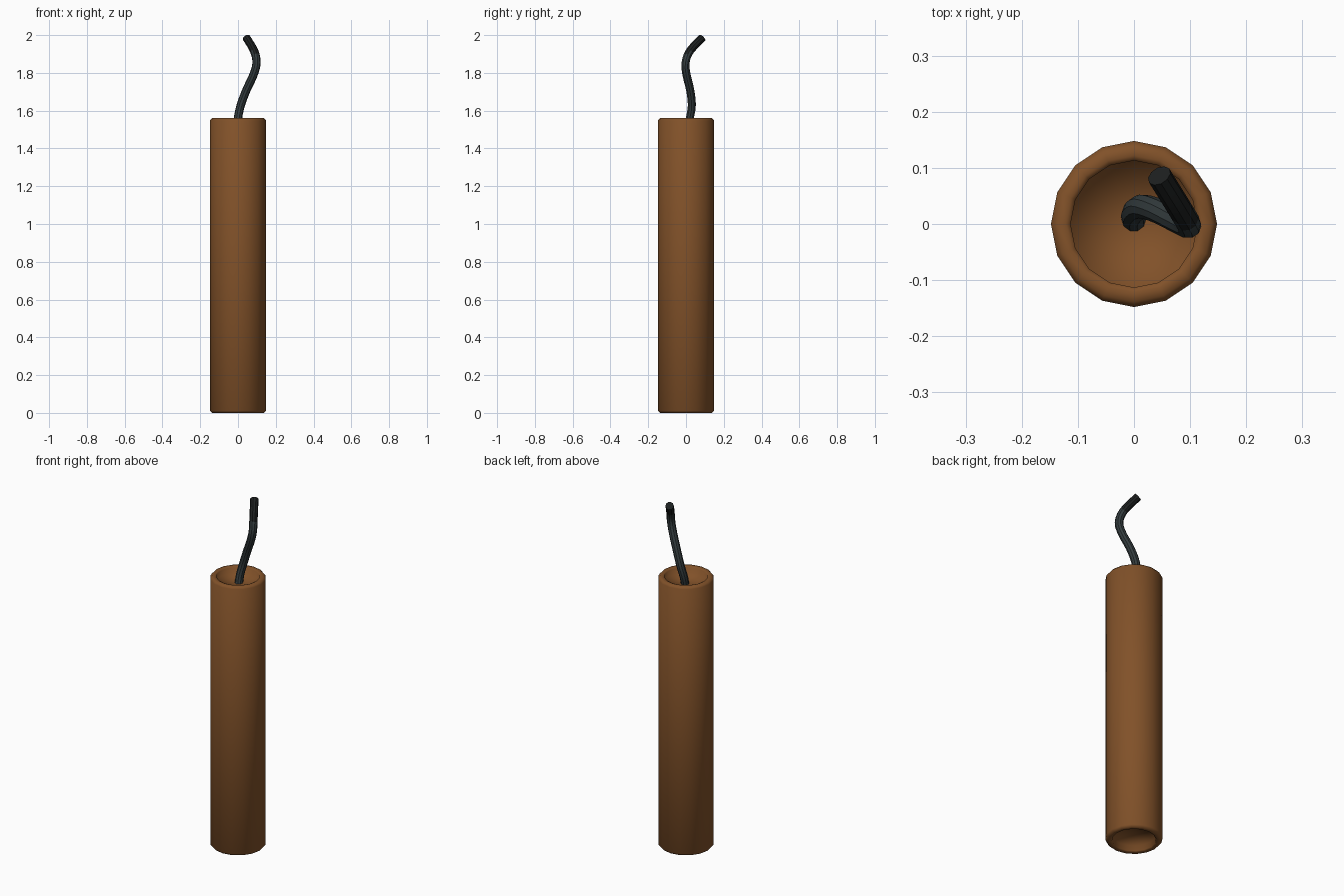
import bpy, bmesh
from math import sin, cos, pi
from mathutils import Vector

old = bpy.data.objects.get("Cube")
if old:
    bpy.data.objects.remove(old, do_unlink=True)


def material(name, rgb):
    mat = bpy.data.materials.new(name)
    mat.use_nodes = True
    mat.diffuse_color = (*rgb, 1)
    mat.node_tree.nodes["Principled BSDF"].inputs["Base Color"].default_value = (*rgb, 1)
    return mat


def add_object(name, bm, mats):
    bmesh.ops.recalc_face_normals(bm, faces=bm.faces)
    mesh = bpy.data.meshes.new(name)
    bm.to_mesh(mesh)
    bm.free()
    for mat in mats:
        mesh.materials.append(mat)
    mesh.shade_smooth()
    obj = bpy.data.objects.new(name, mesh)
    bpy.context.collection.objects.link(obj)
    return obj


def bridge(bm, a, b):
    n = len(a)
    return [bm.faces.new((a[i], a[(i + 1) % n], b[(i + 1) % n], b[i])) for i in range(n)]


def fan(bm, ring, centre):
    tip = bm.verts.new(centre)
    return [bm.faces.new((ring[i], ring[(i + 1) % len(ring)], tip)) for i in range(len(ring))]


paper = material("brown paper", (0.22, 0.083, 0.022))
cord = material("grey cord", (0.035, 0.047, 0.05))
burnt = material("burnt cord", (0.012, 0.014, 0.014))

# Paper tube: turned half profile (radius, distance from end), mirrored to both ends
HEIGHT, SIDES = 1.56, 16
end = [(0.113, 0.035), (0.113, 0.004), (0.122, 0), (0.138, 0), (0.148, 0.012)]
profile = end + [(r, HEIGHT - d) for r, d in reversed(end)]
bm = bmesh.new()
rings = [[bm.verts.new((r * cos(2 * pi * i / SIDES), r * sin(2 * pi * i / SIDES), z))
          for i in range(SIDES)] for r, z in profile]
for a, b in zip(rings, rings[1:]):
    bridge(bm, a, b)
# Recessed end caps
fan(bm, rings[0], (0, 0, 0.045))
fan(bm, rings[-1], (0, 0, HEIGHT - 0.045))
add_object("paper_tube", bm, [paper])

# Fuse: round cord swept along a winding path, with a burnt tip
path = [Vector(p) for p in (
    (0, 0.005, 1.5), (0, 0.02, 1.56), (0.015, 0.031, 1.63), (0.045, 0.022, 1.71),
    (0.08, 0.004, 1.785), (0.098, -0.003, 1.85), (0.086, 0.02, 1.915), (0.045, 0.086, 1.985))]
RADIUS, CORD_SIDES, STEPS = 0.022, 10, 3


def spline(p0, p1, p2, p3, t):
    return 0.5 * (2 * p1 + (p2 - p0) * t + (2 * p0 - 5 * p1 + 4 * p2 - p3) * t ** 2
                  + (3 * p1 - p0 - 3 * p2 + p3) * t ** 3)


ext = [2 * path[0] - path[1]] + path + [2 * path[-1] - path[-2]]
points = [spline(*ext[k:k + 4], s / STEPS) for k in range(len(path) - 1) for s in range(STEPS)]
points.append(path[-1])

bm = bmesh.new()
rings = []
side = Vector((1, 0, 0))
for k, p in enumerate(points):
    along = (points[min(k + 1, len(points) - 1)] - points[max(k - 1, 0)]).normalized()
    side = (side - along * side.dot(along)).normalized()
    other = along.cross(side)
    rings.append([bm.verts.new(p + RADIUS * (side * cos(2 * pi * i / CORD_SIDES)
                                             + other * sin(2 * pi * i / CORD_SIDES)))
                  for i in range(CORD_SIDES)])
for a, b in zip(rings, rings[1:]):
    bridge(bm, a, b)
bm.faces.new(rings[0])
bm.faces.new(rings[-1])
for f in bm.faces:
    f.material_index = int(f.calc_center_median().z > 1.91)
fuse = add_object("fuse", bm, [cord, burnt])
bpy.context.view_layer.objects.active = fuse
fuse.select_set(True)
bpy.ops.object.shade_smooth_by_angle()
